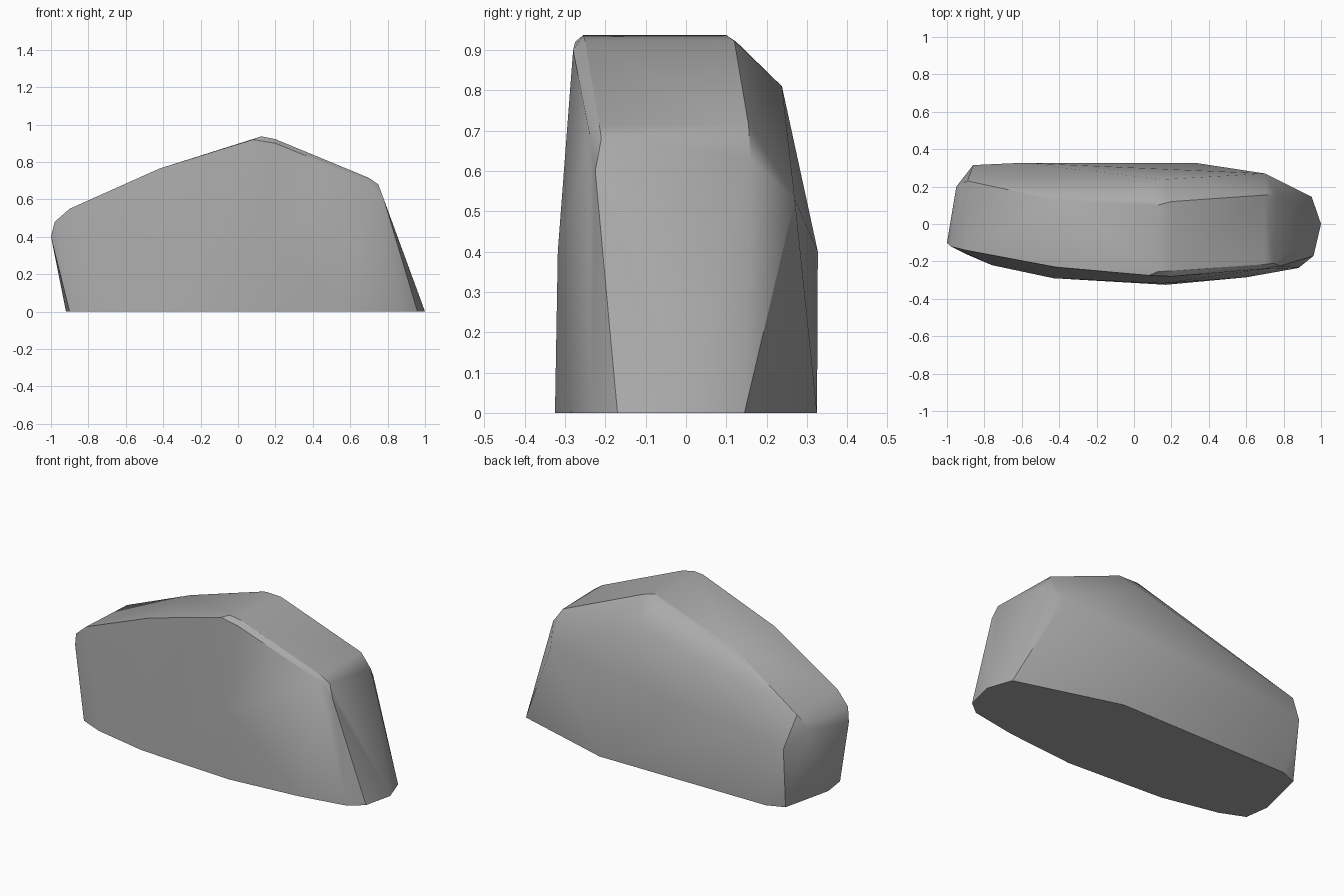
import bpy, bmesh, math

if "Cube" in bpy.data.objects:
    bpy.data.objects.remove(bpy.data.objects["Cube"], do_unlink=True)

stone = bpy.data.materials.new("stone grey")
stone.use_nodes = True
colour = (0.4, 0.4, 0.4, 1)
stone.diffuse_color = colour
stone.node_tree.nodes["Principled BSDF"].inputs["Base Color"].default_value = colour

# Flat footprint, anticlockwise from the right front corner
footprint = [(x, y, 0) for x, y in (
    (-.9, -.16), (-.76, -.22), (-.43, -.29), (.17, -.325), (.6, -.285), (.88, -.235),
    (.96, -.17), (1, 0), (.95, .145), (.34, .325), (-.75, .32), (-.85, .28), (-.92, -.02))]

# Roof rim along the front, with its narrow chamfer
front_rim = [
    (-1, -.1, .4), (-.98, -.12, .48), (-.9, -.14, .55), (-.42, -.23, .765), (.08, -.275, .92),
    (.125, -.255, .937), (.2, -.25, .922), (.7, -.215, .715), (.75, -.21, .68),
    (.2, -.28, .9), (.7, -.24, .695), (.78, -.225, .6)]

# Roof rim along the back
back_rim = [
    (-.95, .2, .46), (-.89, .23, .54), (-.4, .125, .77), (.08, .125, .92),
    (.125, .1, .937), (.2, .12, .922), (.7, .155, .715), (.76, .16, .63)]

# Broad facets of the two long sides
shoulders = [(.15, .238, .81), (.7, .27, .53), (-.6, .327, .4), (-.86, .315, .36), (.15, -.318, .4)]

# Wrap the boulder around its ridges
bm = bmesh.new()
for p in footprint + front_rim + back_rim + shoulders:
    bm.verts.new(p)
hull = bmesh.ops.convex_hull(bm, input=bm.verts)
loose = {v for v in hull["geom_interior"] + hull["geom_unused"] if isinstance(v, bmesh.types.BMVert)}
bmesh.ops.delete(bm, geom=list(loose), context="VERTS")
bmesh.ops.dissolve_limit(bm, angle_limit=math.radians(1), verts=bm.verts, edges=bm.edges)
bmesh.ops.recalc_face_normals(bm, faces=bm.faces)
mesh = bpy.data.meshes.new("boulder")
bm.to_mesh(mesh)
bm.free()
mesh.materials.append(stone)
boulder = bpy.data.objects.new("boulder", mesh)
bpy.context.collection.objects.link(boulder)

# Soft facets with crisp main ridges
bpy.ops.object.select_all(action="DESELECT")
boulder.select_set(True)
bpy.context.view_layer.objects.active = boulder
bpy.ops.object.shade_smooth_by_angle(angle=math.radians(30))
